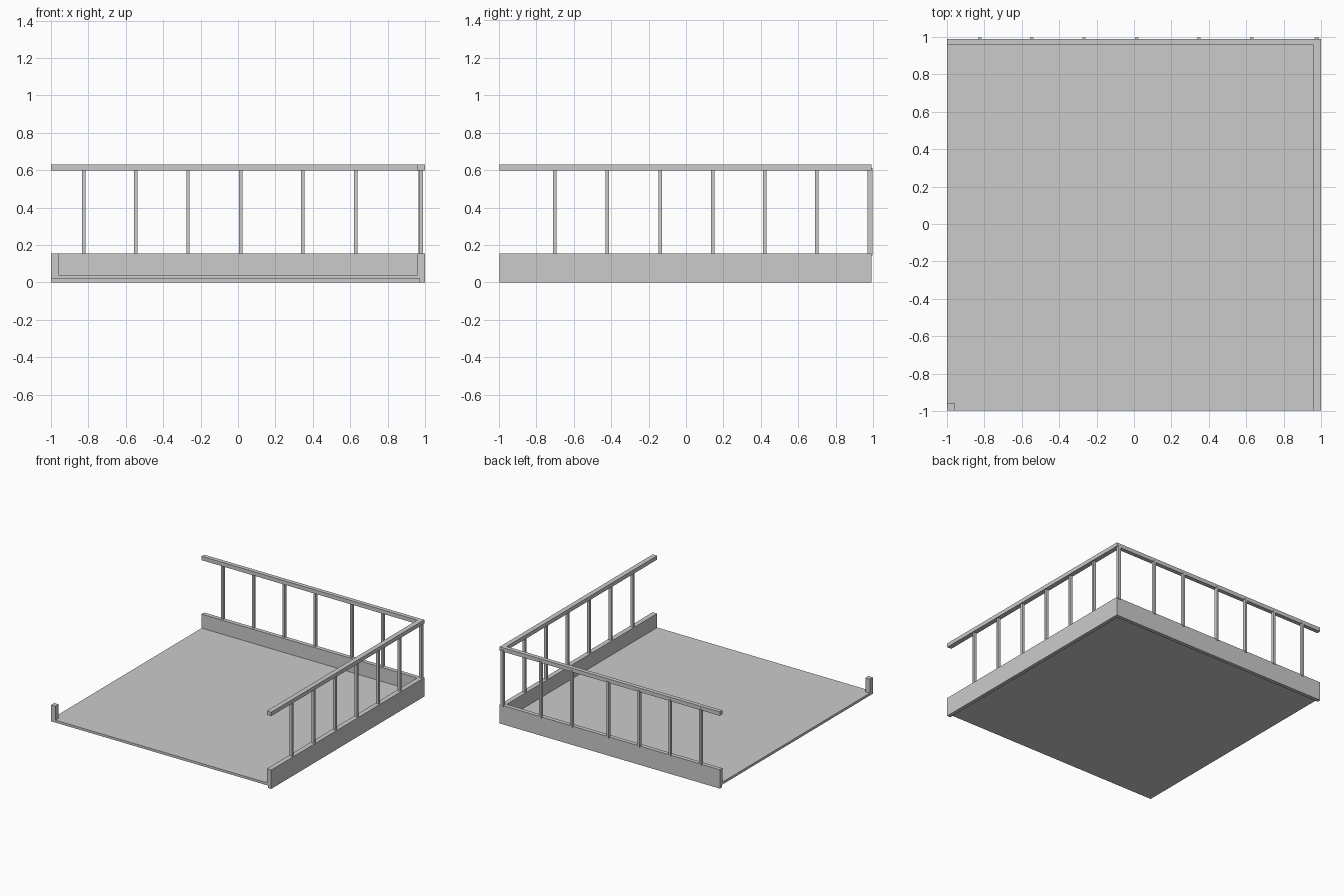
import bpy

if "Cube" in bpy.data.objects:
    bpy.data.objects.remove(bpy.data.objects["Cube"])

Y0, Y1 = -0.997, 0.99      # front and back limits of the slab
TOP, RAIL = 0.155, 0.598   # kerb top and rail underside


def box(name, lo, hi):
    bpy.ops.mesh.primitive_cube_add(size=1, location=[(a + b) / 2 for a, b in zip(lo, hi)])
    ob = bpy.context.object
    ob.name = name
    ob.scale = [b - a for a, b in zip(lo, hi)]
    bpy.ops.object.transform_apply(location=False, rotation=False, scale=True)
    return ob


# Floor, raised slightly above the kerb bottoms
box("floor", (-1, Y0, 0.02), (1, Y1, 0.04))

# Kerbs along the back and right sides: outer skirt plus thicker upper part
box("back_kerb", (-1, Y1 - 0.034, 0.04), (0.96, Y1, TOP))
box("right_kerb", (0.96, Y0, 0.04), (1, Y1, TOP))
box("back_skirt", (-1, Y1 - 0.03, 0), (0.97, Y1, 0.02))
box("right_skirt", (0.97, Y0, 0), (1, Y1, 0.02))

# Short stub at the front left corner
box("corner_stub", (-1, Y0, 0.04), (-0.96, Y0 + 0.04, TOP))

# Handrails meeting at the back right corner
box("back_rail", (-1, Y1 - 0.034, RAIL), (0.96, Y1, 0.63))
box("right_rail", (0.96, Y0, RAIL), (1, Y1, 0.63))

# Balusters of the back railing
for i, x in enumerate((-0.824, -0.546, -0.267, 0.014, 0.346, 0.629)):
    box(f"back_baluster_{i}", (x - 0.009, 0.972, 0.145), (x + 0.009, 0.997, 0.61))

# Balusters of the right railing
for i, y in enumerate((-0.702, -0.42, -0.138, 0.142, 0.42, 0.698)):
    box(f"right_baluster_{i}", (0.967, y - 0.009, 0.145), (0.99, y + 0.009, 0.61))

# Corner baluster
box("corner_baluster", (0.965, 0.97, 0.145), (0.988, 0.997, 0.61))
